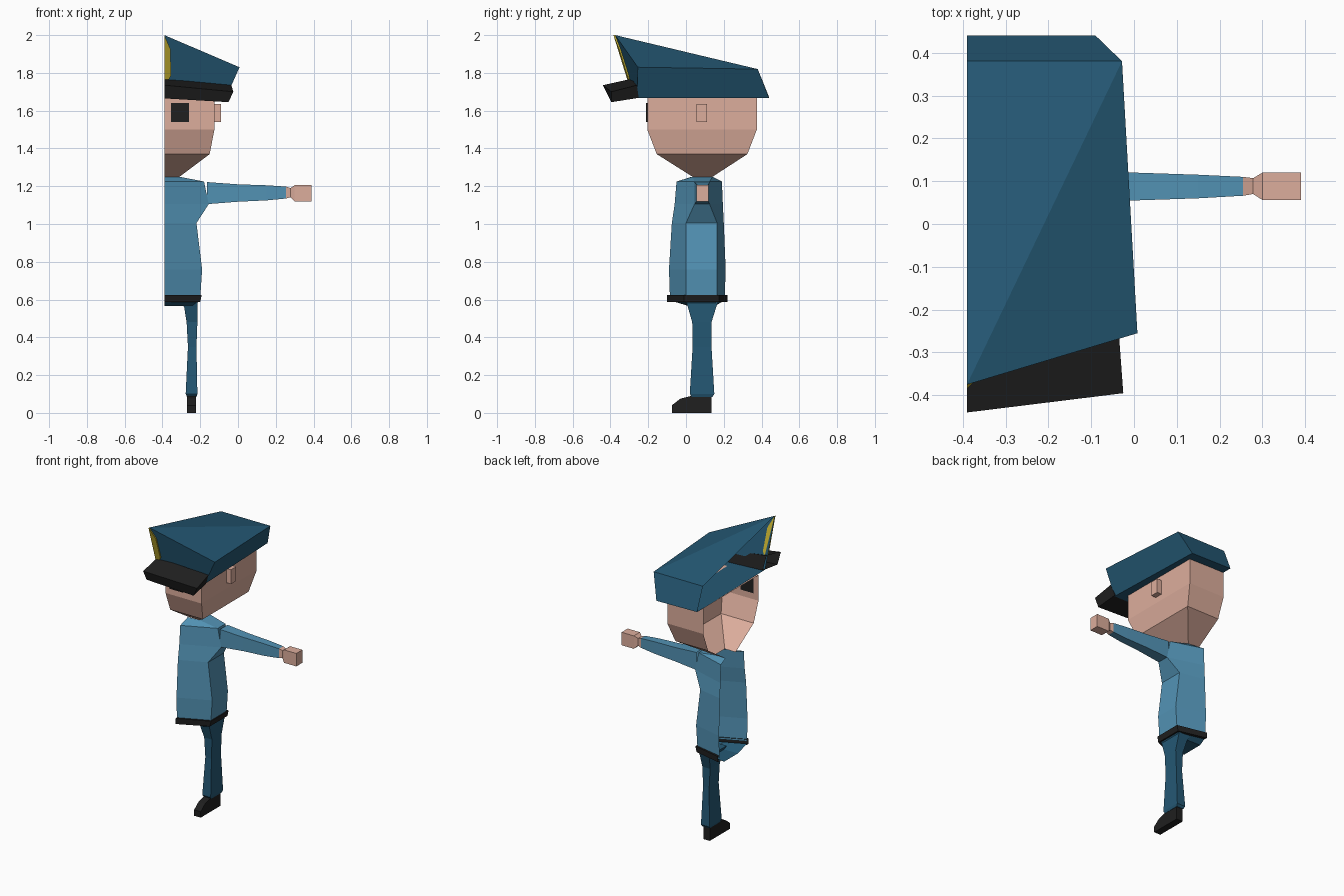
import bpy, bmesh

cube = bpy.data.objects.get("Cube")
if cube:
    bpy.data.objects.remove(cube, do_unlink=True)

CUT = -0.39  # plane where the half figure is left open


def material(name, r, g, b):
    m = bpy.data.materials.new(name)
    m.use_nodes = True
    colour = (r, g, b, 1)
    m.diffuse_color = colour
    bsdf = next(n for n in m.node_tree.nodes if n.type == 'BSDF_PRINCIPLED')
    bsdf.inputs["Base Color"].default_value = colour
    bsdf.inputs["Roughness"].default_value = 0.9
    return m


navy = material("navy cloth", 0.018, 0.098, 0.175)
shirt_blue = material("shirt blue", 0.085, 0.29, 0.46)
skin = material("skin", 0.72, 0.42, 0.335)
black = material("black leather", 0.014, 0.014, 0.014)
gold = material("badge yellow", 0.55, 0.43, 0.03)


def build(name, verts, faces, mat):
    """Flat shaded mesh with consistent normals."""
    mesh = bpy.data.meshes.new(name)
    bm = bmesh.new()
    points = [bm.verts.new(v) for v in verts]
    for f in faces:
        bm.faces.new([points[i] for i in f])
    bmesh.ops.recalc_face_normals(bm, faces=bm.faces)
    bm.to_mesh(mesh)
    bm.free()
    mesh.materials.append(mat)
    obj = bpy.data.objects.new(name, mesh)
    bpy.context.collection.objects.link(obj)
    return obj


def loft(name, rings, mat, closed=True, start=True, end=True):
    """Skin a list of equal rings; open rings leave the cut side open."""
    n = len(rings[0])
    faces = []
    for r in range(len(rings) - 1):
        for i in range(n if closed else n - 1):
            j = (i + 1) % n
            faces.append((r * n + i, r * n + j, (r + 1) * n + j, (r + 1) * n + i))
    if start:
        faces.append(tuple(range(n)))
    if end:
        faces.append(tuple(range((len(rings) - 1) * n, len(rings) * n)))
    return build(name, [p for ring in rings for p in ring], faces, mat)


def half(z, front, side, y0, y1, back):
    """Half cross-section from the cut, round the side, back to the cut."""
    return [(CUT, front, z), (side, y0, z), (side, y1, z), (CUT, back, z)]


def half_box(z, side, y0, y1):
    return half(z, y0, side, y0, y1, y1)


def flat_rect(z, x0, x1, y0, y1):
    return [(x0, y0, z), (x1, y0, z), (x1, y1, z), (x0, y1, z)]


def side_rect(x, y0, y1, z0, z1):
    return [(x, y0, z0), (x, y1, z0), (x, y1, z1), (x, y0, z1)]


# Head, with its flat crown hidden by the cap
loft("head", [half_box(1.25, -0.31, 0.035, 0.14),
              half_box(1.37, -0.15, -0.155, 0.325),
              half_box(1.5, -0.125, -0.205, 0.375),
              half_box(1.67, -0.125, -0.205, 0.375)],
     skin, closed=False, start=False)
loft("ear", [side_rect(x, 0.055, 0.11, 1.54, 1.635) for x in (-0.13, -0.09)], skin)
loft("eye", [flat_rect(z, -0.355, -0.26, -0.212, -0.204) for z in (1.54, 1.64)], black)

# Shirt body, rising from waist to collar
loft("shirt_body", [half(0.61, -0.085, -0.2, 0, 0.165, 0.205),
                    half(0.76, -0.09, -0.19, 0, 0.165, 0.21),
                    half(1.005, -0.075, -0.22, 0, 0.165, 0.2),
                    half(1.105, -0.06, -0.155, 0.045, 0.125, 0.195),
                    half(1.225, -0.05, -0.18, 0.045, 0.125, 0.19),
                    half(1.25, 0.03, -0.31, 0.035, 0.14, 0.14)],
     shirt_blue, closed=False, start=False, end=False)

# Arm and hand
loft("sleeve", [side_rect(-0.165, 0.045, 0.125, 1.105, 1.222),
                side_rect(0, 0.055, 0.12, 1.118, 1.21),
                side_rect(0.15, 0.06, 0.115, 1.125, 1.205),
                side_rect(0.255, 0.066, 0.11, 1.135, 1.198)],
     shirt_blue, start=False, end=False)
loft("hand", [side_rect(0.255, 0.066, 0.11, 1.135, 1.198),
              side_rect(0.278, 0.07, 0.107, 1.142, 1.19),
              side_rect(0.3, 0.056, 0.12, 1.12, 1.206),
              side_rect(0.39, 0.056, 0.12, 1.12, 1.206)],
     skin, start=False)

# Belt band around the waist
loft("belt", [half(0.625, -0.08, -0.205, 0.005, 0.16, 0.2),
              half(0.625, -0.1, -0.192, -0.01, 0.175, 0.22),
              half(0.588, -0.1, -0.2, -0.01, 0.175, 0.22),
              half(0.588, -0.08, -0.215, 0.005, 0.16, 0.2)],
     black, closed=False, start=False, end=False)

# Trousers
loft("hips", [half(0.595, -0.083, -0.205, 0, 0.165, 0.203),
              half(0.567, 0.01, -0.225, 0.015, 0.15, 0.155)],
     navy, closed=False, start=False)
loft("trouser_leg", [flat_rect(0.59, -0.3, -0.215, 0, 0.17),
                     flat_rect(0.56, -0.285, -0.215, 0.01, 0.16),
                     flat_rect(0.48, -0.272, -0.215, 0.033, 0.135),
                     flat_rect(0.35, -0.265, -0.22, 0.035, 0.135),
                     flat_rect(0.1, -0.277, -0.215, 0.02, 0.15),
                     flat_rect(0.085, -0.27, -0.22, 0.03, 0.14)], navy)

# Shoe: side profile pushed across the foot
profile = [(0.135, 0), (-0.075, 0), (-0.075, 0.04), (-0.03, 0.075), (0.03, 0.09), (0.135, 0.09)]
loft("shoe", [[(x, y, z) for y, z in profile] for x in (-0.27, -0.222)], black)

# Cap: tilted crown with a folded top and a floor resting on the head
floor = [(CUT, -0.275, 1.68), (-0.065, -0.26, 1.666), (-0.09, 0.44, 1.666), (CUT, 0.44, 1.671)]
crown = [(CUT, -0.375, 2), (0.008, -0.255, 1.83), (-0.028, 0.38, 1.82), (CUT, 0.38, 1.82)]
walls = [(i, i + 1, i + 5, i + 4) for i in range(3)]
build("cap", floor + crown, walls + [(0, 1, 2, 3), (4, 5, 6), (4, 6, 7)], navy)

# Visor wedge under the front of the cap
loft("visor", [[(CUT, -0.29, 1.768), (CUT, -0.44, 1.735), (CUT, -0.405, 1.665), (CUT, -0.25, 1.685)],
               [(-0.035, -0.26, 1.735), (-0.025, -0.395, 1.7), (-0.05, -0.395, 1.645), (-0.06, -0.25, 1.668)]],
     black, start=False)

# Badge plate leaning with the front of the cap
outline = [(CUT, 2), (-0.357, 1.925), (-0.355, 1.785), (-0.365, 1.765), (CUT, 1.765)]
loft("badge", [[(x, -0.375 + (2 - z) * 0.31 + (x - CUT) * 0.2 - lift, z) for x, z in outline]
               for lift in (0, 0.009)], gold)
